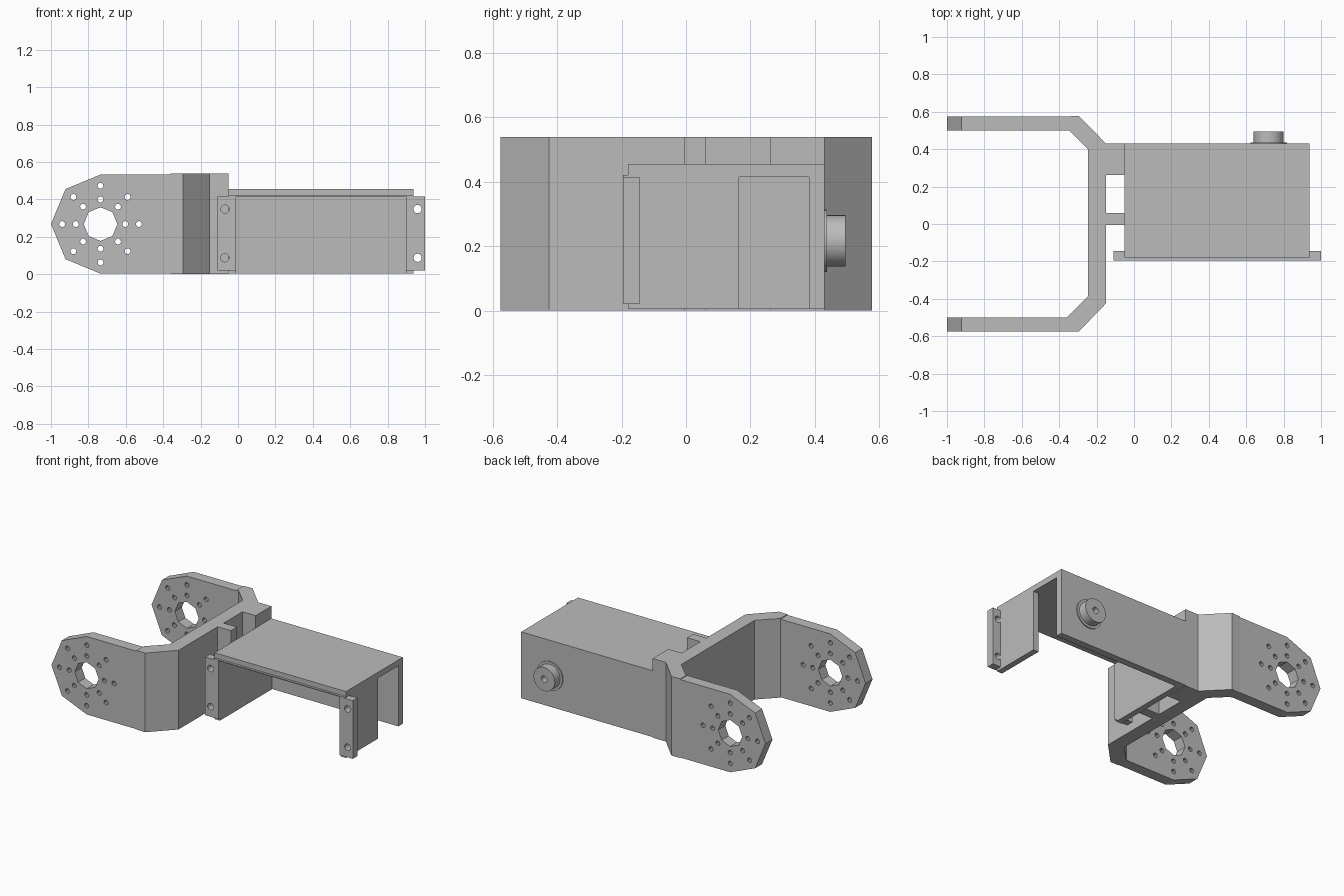
import bpy, bmesh, math

if "Cube" in bpy.data.objects:
    bpy.data.objects.remove(bpy.data.objects["Cube"])

grey = bpy.data.materials.new("plain grey")
grey.diffuse_color = (0.5, 0.5, 0.5, 1)
grey.use_nodes = True
grey.node_tree.nodes["Principled BSDF"].inputs["Base Color"].default_value = grey.diffuse_color


def prisms(name, profiles, lo, hi, axis):
    """Extrude one or more closed 2D profiles along 'y' (xz profile) or 'z' (xy profile)."""
    bm = bmesh.new()
    for pts in profiles:
        def ring(h):
            return [bm.verts.new((p, h, q) if axis == 'y' else (p, q, h)) for p, q in pts]
        a, b = ring(lo), ring(hi)
        n = len(pts)
        bm.faces.new(a)
        bm.faces.new(b)
        for i in range(n):
            j = (i + 1) % n
            bm.faces.new((a[i], a[j], b[j], b[i]))
    bmesh.ops.recalc_face_normals(bm, faces=bm.faces[:])
    me = bpy.data.meshes.new(name)
    bm.to_mesh(me)
    bm.free()
    me.materials.append(grey)
    ob = bpy.data.objects.new(name, me)
    bpy.context.collection.objects.link(ob)
    return ob


def box(name, x0, x1, y0, y1, z0, z1):
    return prisms(name, [[(x0, y0), (x1, y0), (x1, y1), (x0, y1)]], z0, z1, 'z')


def circle(cx, cz, r, n):
    return [(cx + r * math.cos(2 * math.pi * i / n), cz + r * math.sin(2 * math.pi * i / n))
            for i in range(n)]


def cut(ob, cutter):
    cutter.hide_render = True
    m = ob.modifiers.new("cut", 'BOOLEAN')
    m.operation, m.solver, m.object = 'DIFFERENCE', 'EXACT', cutter
    bpy.context.view_layer.update()
    dg = bpy.context.evaluated_depsgraph_get()
    me = bpy.data.meshes.new_from_object(ob.evaluated_get(dg))
    ob.modifiers.clear()
    ob.data = me
    bpy.data.objects.remove(cutter)


def smooth(ob):
    bpy.ops.object.select_all(action='DESELECT')
    ob.select_set(True)
    bpy.context.view_layer.objects.active = ob
    bpy.ops.object.shade_smooth_by_angle(angle=math.radians(30))


# Fork arms with faceted ends, a central hole and two rings of screw holes
CX, CZ, R = -0.735, 0.268, 0.265
tip = [(CX + R * math.cos(math.radians(a)), CZ + R * math.sin(math.radians(a)))
       for a in (90, 135, 180, 225, 270)]
outline = tip + [(-0.36, CZ - R), (-0.36, CZ + R)]
holes = [circle(CX, CZ, 0.09, 8)]
for radius in (0.132, 0.205):
    holes += [circle(x, z, 0.016, 10) for x, z in circle(CX, CZ, radius, 8)]
for name, y0, y1 in (("front_arm", -0.575, -0.5), ("back_arm", 0.5, 0.575)):
    arm = prisms(name, [outline], y0, y1, 'y')
    cut(arm, prisms("hole_cutter", holes, y0 - 0.05, y1 + 0.05, 'y'))

# Bent yoke that joins the arms, with its two connecting ribs
yoke = [(-0.36, -0.575), (-0.295, -0.575), (-0.15, -0.425), (-0.15, -0.005), (-0.05, -0.005),
        (-0.05, 0.06), (-0.15, 0.06), (-0.15, 0.262), (-0.05, 0.262), (-0.05, 0.43),
        (-0.15, 0.43), (-0.295, 0.578), (-0.36, 0.575), (-0.36, 0.5), (-0.345, 0.5),
        (-0.245, 0.4), (-0.245, -0.385), (-0.36, -0.5)]
prisms("yoke", [yoke], 0, 0.538, 'z')

# Housing, open at the front and bottom, with a slot in the right wall
housing = box("housing", -0.05, 0.938, -0.18, 0.43, 0.004, 0.455)
cut(housing, box("cavity_cutter", -0.01, 0.898, -0.5, 0.382, -0.2, 0.415))
cut(housing, box("slot_cutter", 0.85, 1.1, 0.165, 0.382, -0.2, 0.415))

# Mounting flanges with screw holes, and the thin lip between them
for name, x0, x1, hx in (("left_flange", -0.11, -0.01, -0.07), ("right_flange", 0.898, 1.0, 0.96)):
    flange = box(name, x0, x1, -0.195, -0.145, 0.02, 0.415)
    cut(flange, prisms("screw_cutter", [circle(hx, z, 0.022, 20) for z in (0.088, 0.348)],
                       -0.3, 0.0, 'y'))
box("front_lip", -0.05, 0.938, -0.195, -0.18, 0.415, 0.421)

# Round pivot boss on the back, with a base ring and centre hole
for name, r, y1 in (("boss_base", 0.097, 0.437), ("boss", 0.08, 0.495)):
    part = prisms(name, [circle(0.72, 0.216, r, 40)], 0.425, y1, 'y')
    if name == "boss":
        cut(part, prisms("bore_cutter", [circle(0.72, 0.216, 0.022, 20)], 0.44, 0.6, 'y'))
    smooth(part)
